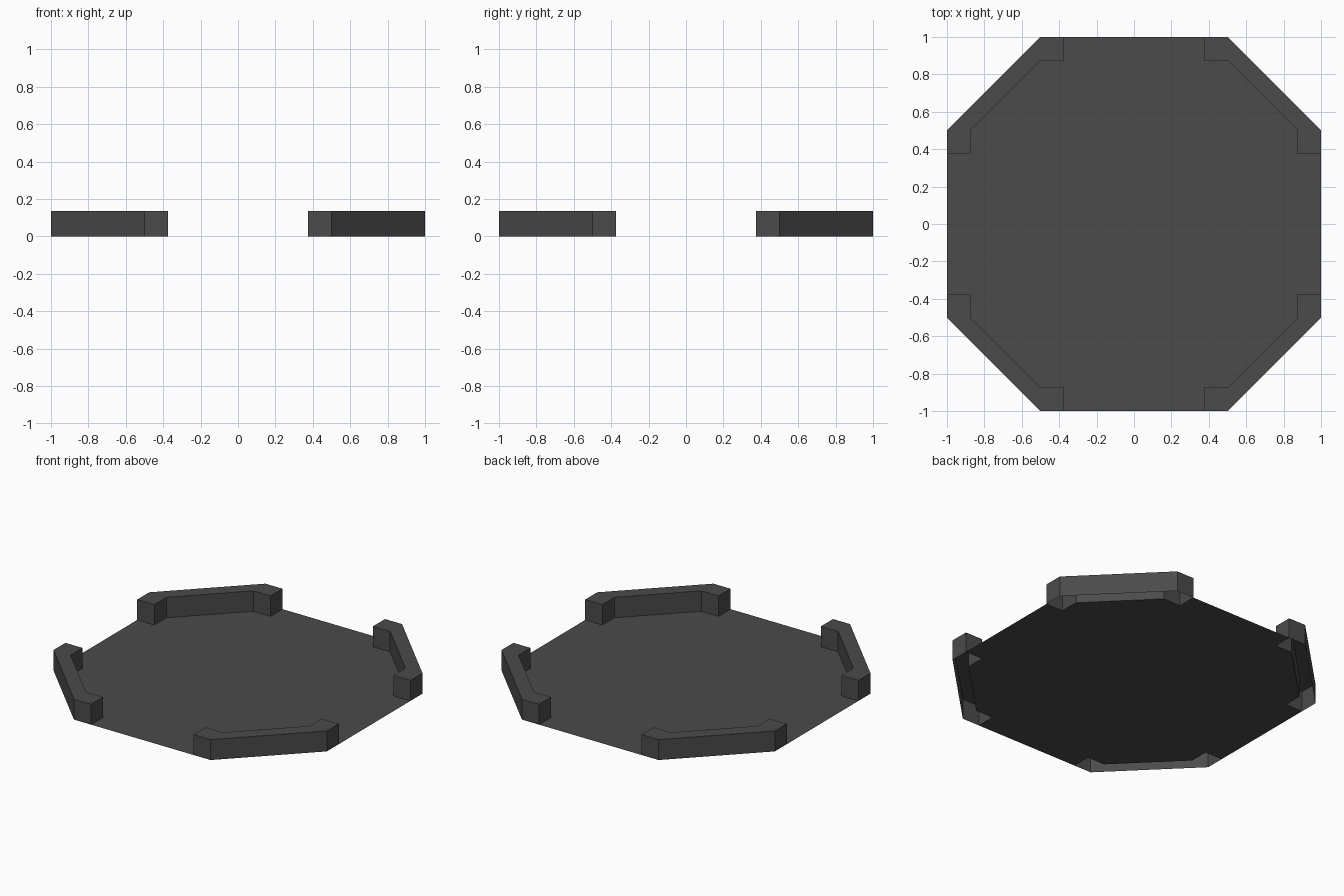
import bpy
import bmesh
from mathutils import Matrix, Vector

cube = bpy.data.objects.get("Cube")
if cube:
    bpy.data.objects.remove(cube, do_unlink=True)

HEIGHT = 0.135
HALF, CORNER, END, INNER = 1.0, 0.5, 0.375, 0.875

# One dark grey for the whole model
grey = bpy.data.materials.new("dark_grey")
grey.use_nodes = True
colour = (0.07, 0.07, 0.07, 1)
grey.diffuse_color = colour
grey.node_tree.nodes["Principled BSDF"].inputs["Base Color"].default_value = colour


def make_object(name, bm):
    mesh = bpy.data.meshes.new(name)
    bm.to_mesh(mesh)
    bm.free()
    mesh.materials.append(grey)
    obj = bpy.data.objects.new(name, mesh)
    bpy.context.collection.objects.link(obj)


def turned(points, quarter):
    turn = Matrix.Rotation(quarter * 1.5707963, 3, "Z")
    return [turn @ Vector((x, y, 0)) for x, y in points]


# Corner outlines, counter-clockwise: the wall's outside and inside edges
outside = [(HALF, END), (HALF, CORNER), (CORNER, HALF), (END, HALF)]
inside = [(END, INNER), (CORNER, INNER), (INNER, CORNER), (INNER, END)]

# Floor: a thin sheet notched around the hollow corner walls
bm = bmesh.new()
notch = outside[:1] + inside[::-1] + outside[-1:]
outline = [p for q in range(4) for p in turned(notch, q)]
bm.faces.new([bm.verts.new(p) for p in outline])
make_object("floor", bm)

# Corner walls: sides and top, open underneath
names = ["back_left_wall", "back_right_wall", "front_right_wall", "front_left_wall"]
for quarter, name in enumerate(names):
    bm = bmesh.new()
    base = turned(outside + inside, quarter)
    low = [bm.verts.new(p) for p in base]
    high = [bm.verts.new(p + Vector((0, 0, HEIGHT))) for p in base]
    bm.faces.new(high)
    for i in range(len(low)):
        j = (i + 1) % len(low)
        bm.faces.new((low[i], low[j], high[j], high[i]))
    make_object(name, bm)
